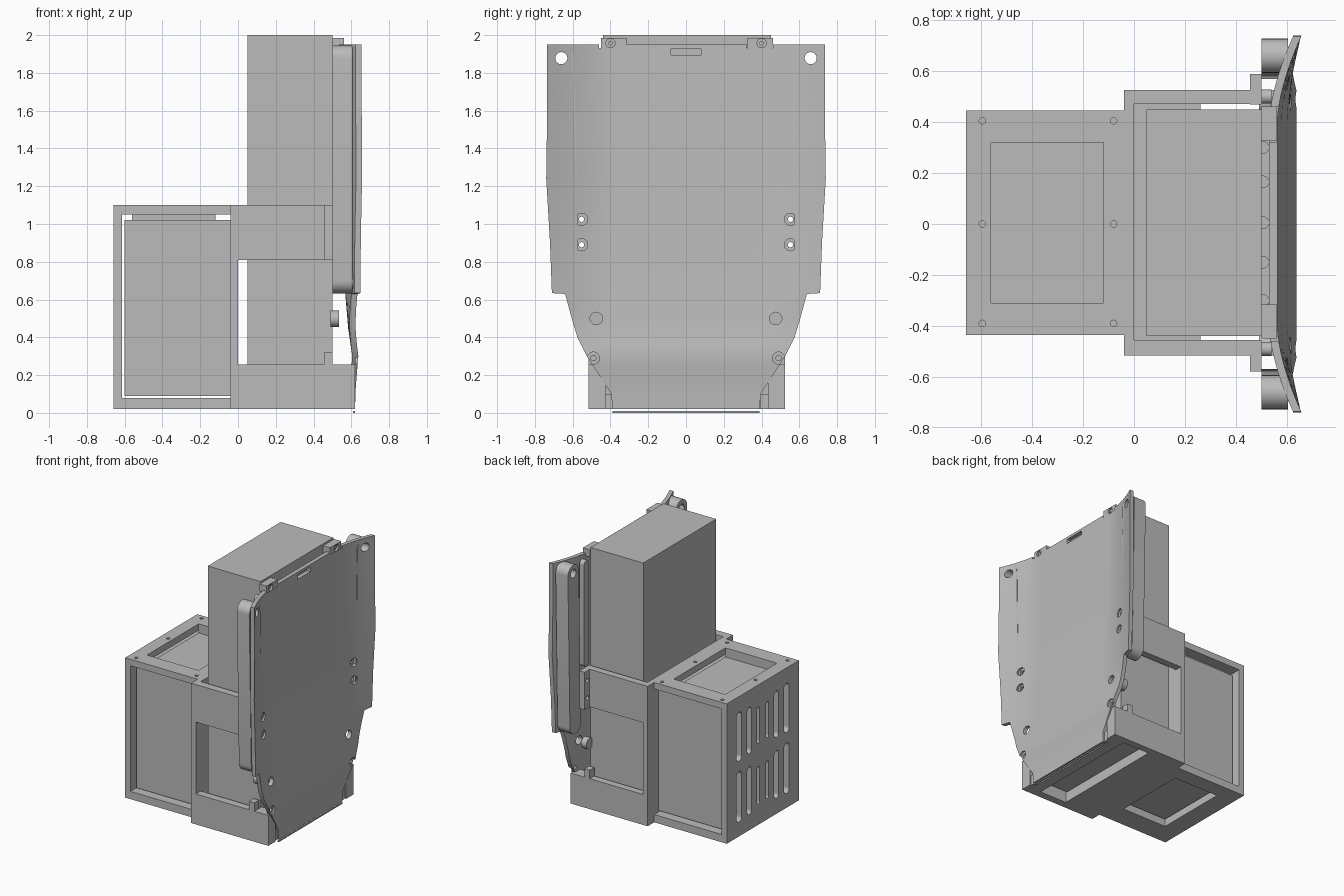
import bpy, bmesh, math
from mathutils import Matrix, Vector

old = bpy.data.objects.get("Cube")
if old:
    bpy.data.objects.remove(old, do_unlink=True)

GREY = (0.5, 0.5, 0.5, 1)
grey = bpy.data.materials.new("plain grey")
grey.use_nodes = True
grey.diffuse_color = GREY
grey.node_tree.nodes["Principled BSDF"].inputs["Base Color"].default_value = GREY
YC = 0.005  # centre line of the housing


def add(name, bm):
    bmesh.ops.recalc_face_normals(bm, faces=bm.faces)
    mesh = bpy.data.meshes.new(name)
    bm.to_mesh(mesh)
    bm.free()
    mesh.materials.append(grey)
    ob = bpy.data.objects.new(name, mesh)
    bpy.context.collection.objects.link(ob)
    return ob


def box(name, x, y, z):
    bm = bmesh.new()
    size = [b - a for a, b in (x, y, z)]
    mid = [(a + b) / 2 for a, b in (x, y, z)]
    bmesh.ops.create_cube(bm, size=1, matrix=Matrix.Translation(mid) @ Matrix.Diagonal((*size, 1)))
    return add(name, bm)


def stadium(name, x, y, z, r, sides=32, lean=0):
    """Prism along x with rounded ends; z is the full height range, lean shifts the lower end in y."""
    n = sides // 2
    ring = []
    for cy, cz, start in ((y, z[1] - r, 0), (y + lean, z[0] + r, math.pi)):
        for i in range(n + 1):
            a = start + math.pi * i / n
            ring.append((cy + r * math.cos(a), cz + r * math.sin(a)))
    bm = bmesh.new()
    face = bm.faces.new([bm.verts.new((x[0], *p)) for p in ring])
    out = bmesh.ops.extrude_face_region(bm, geom=[face])
    moved = [v for v in out["geom"] if isinstance(v, bmesh.types.BMVert)]
    bmesh.ops.translate(bm, verts=moved, vec=(x[1] - x[0], 0, 0))
    # keep the start cap so the prism is closed
    if not face.is_valid or len(bm.faces) < len(ring) + 2:
        edges = [e for e in bm.edges if e.is_boundary]
        bmesh.ops.holes_fill(bm, edges=edges)
    return add(name, bm)


def rod(name, start, end, r, sides=24):
    a, b = Vector(start), Vector(end)
    turn = (b - a).to_track_quat('Z', 'Y').to_matrix().to_4x4()
    bm = bmesh.new()
    bmesh.ops.create_cone(bm, cap_ends=True, segments=sides, radius1=r, radius2=r,
                          depth=(b - a).length, matrix=Matrix.Translation((a + b) / 2) @ turn)
    return add(name, bm)


def cut(target, *cutters):
    for c in cutters:
        mod = target.modifiers.new("cut", 'BOOLEAN')
        mod.operation, mod.solver, mod.object = 'DIFFERENCE', 'EXACT', c
        bpy.context.view_layer.objects.active = target
        bpy.ops.object.modifier_apply(modifier=mod.name)
        bpy.data.objects.remove(c, do_unlink=True)


def smooth(ob):
    bpy.ops.object.select_all(action='DESELECT')
    ob.select_set(True)
    bpy.context.view_layer.objects.active = ob
    bpy.ops.object.shade_smooth_by_angle(angle=math.radians(30))


# Vented enclosure with side windows, top and bottom openings
frame = box("vented_enclosure", (-0.66, -0.04), (-0.435, 0.445), (0.02, 1.10))
cut(frame,
    box("side_window", (-0.615, -0.03), (-1, 1), (0.08, 1.05)),
    box("hatch", (-0.56, -0.12), (-0.31, 0.32), (1.0, 1.3)),
    box("lower_hatch", (-0.51, -0.12), (-0.26, 0.32), (-0.1, 0.2)))
for s in (-1, 1):
    for off, r, trim in ((0.29, 0.032, 0), (0.165, 0.026, 0.01), (0.055, 0.016, 0.05)):
        for z0, z1 in ((0.13, 0.52), (0.60, 0.98)):
            cut(frame, stadium("vent", (-0.7, -0.605), YC + s * off, (z0 + trim, z1 - trim), r, 16))
for x in (-0.595, -0.08):
    for y in (-0.39, 0.0, 0.405):
        cut(frame, rod("screw_hole", (x, y, 1.07), (x, y, 1.2), 0.013, 12))
box("enclosure_core", (-0.60, -0.04), (-0.38, 0.39), (0.09, 1.02))
box("core_pad", (-0.56, -0.12), (-0.31, 0.32), (1.02, 1.03))

# Sleeve that holds the tall block
sleeve = box("sleeve", (-0.04, 0.50), (-0.515, 0.525), (0.02, 1.10))
cut(sleeve,
    box("cavity", (0, 0.6), (-0.455, 0.47), (0.10, 1.2)),
    box("floor_opening", (0.26, 0.495), (-0.455, 0.47), (-0.1, 0.2)),
    box("window", (0, 0.6), (-1, 1), (0.255, 0.81)))
box("tall_block", (0.05, 0.50), (-0.44, 0.45), (0.10, 2.0))
box("front_sill", (0.495, 0.58), (-0.43, 0.44), (0.02, 0.06))

for s, side in ((-1, "right"), (1, "left")):
    def span(a, b):
        return tuple(sorted((YC + s * a, YC + s * b)))
    # Hatch rim under the enclosure roof
    box(side + "_hatch_rim", (-0.56, -0.12), span(0.315, 0.355), (1.02, 1.06))
    # Flange, base posts and mounting tabs
    flange = box(side + "_flange", (0.455, 0.50), span(0.463, 0.583), (0.81, 1.10))
    for z in (0.89, 1.025):
        cut(flange, rod("hole", (0.4, s * 0.553, z), (0.7, s * 0.553, z), 0.016))
    box(side + "_window_step", (0.455, 0.50), span(0.463, 0.52), (0.25, 0.32))
    box(side + "_base_post", (0.50, 0.62), span(0.43, 0.52), (0.02, 0.255))
    box(side + "_base_foot", (0.54, 0.61), span(0.39, 0.43), (0.02, 0.10))
    smooth(rod(side + "_peg", (0.49, s * 0.475, 0.498), (0.535, s * 0.475, 0.498), 0.043))
    smooth(stadium(side + "_rail", (0.50, 0.54), YC + s * 0.495, (1.10, 1.92), 0.028))
    tab = box(side + "_top_tab", (0.50, 0.56), span(0.32, 0.455), (1.93, 1.985))
    cut(tab, rod("hole", (0.545, s * 0.40, 1.957), (0.7, s * 0.40, 1.957), 0.024))
    smooth(rod(side + "_tab_screw", (0.52, s * 0.40, 1.957), (0.553, s * 0.40, 1.957), 0.012))
    # Rounded side bar behind the panel edge
    bar = stadium(side + "_side_bar", (0.50, 0.605), s * 0.66, (0.632, 1.945), 0.067, lean=-0.025 * s)
    cut(bar, rod("hole", (0.4, s * 0.66, 1.878), (0.8, s * 0.66, 1.878), 0.032))
    smooth(bar)
    smooth(rod(side + "_bar_boss", (0.50, s * 0.635, 0.70), (0.61, s * 0.635, 0.70), 0.06))

# Spacers between block and panel
for y in (-0.30, -0.15, 0.005, 0.165, 0.30):
    smooth(rod("spacer", (0.505, y, 1.2), (0.505, y, 1.7), 0.025))

# Curved front panel: half width and centre depth by height
WIDTH = [(.02, .39), (.1, .395), (.2, .46), (.3, .525), (.4, .575), (.5, .605), (.63, .64),
         (.634, .71), (.9, .72), (1.24, .74), (1.6, .735), (1.95, .735)]
DEPTH = [(.02, .62), (.12, .622), (.3, .637), (.45, .615), (.63, .60), (1.0, .58), (1.95, .562)]


def lerp(table, z):
    for (a, p), (b, q) in zip(table, table[1:]):
        if z <= b:
            return p + (q - p) * (z - a) / (b - a)
    return table[-1][1]


levels = sorted({z for z, w in WIDTH} | {0.05, 0.15, 0.25, 0.35, 0.45, 0.55, 0.75, 1.05, 1.4, 1.8})
COLS = 40
bm = bmesh.new()
rows = []
for z in levels:
    row = []
    depth = lerp(DEPTH, z)
    fade = min(1, max(0, (z - 0.3) / 0.33))
    for i in range(COLS + 1):
        y = lerp(WIDTH, z) * (2 * i / COLS - 1)
        curl = max(0, (abs(y) - 0.40) / 0.335)
        row.append(bm.verts.new((depth + (0.655 - depth) * fade * curl ** 1.6, y, z)))
    rows.append(row)
for low, high in zip(rows, rows[1:]):
    for i in range(COLS):
        bm.faces.new((low[i], low[i + 1], high[i + 1], high[i]))
back = bmesh.ops.extrude_face_region(bm, geom=bm.faces[:])
bmesh.ops.translate(bm, vec=(-0.032, 0, 0),
                    verts=[v for v in back["geom"] if isinstance(v, bmesh.types.BMVert)])
panel = add("front_panel", bm)
box("lower_strip", (0.61, 0.62), (-0.39, 0.39), (0, 0.01))

# Panel openings: handle slot, tab notches, screw holes with counterbores
cut(panel, box("slot", (0.5, 0.7), (-0.08, 0.08), (1.895, 1.93)))
for s in (-1, 1):
    y0, y1 = sorted((s * 0.32, s * 0.46))
    cut(panel, box("notch", (0.5, 0.7), (y0, y1), (1.932, 2.1)))
    cut(panel, rod("corner_hole", (0.5, s * 0.66, 1.878), (0.8, s * 0.66, 1.878), 0.032))
    cut(panel, rod("round_hole", (0.5, s * 0.475, 0.5), (0.8, s * 0.475, 0.5), 0.033))
    for y, z, floor in ((0.553, 1.025, 0.585), (0.553, 0.89, 0.588), (0.49, 0.29, 0.622)):
        cut(panel, rod("bore", (floor, s * y, z), (0.8, s * y, z), 0.032),
            rod("screw_hole", (0.5, s * y, z), (0.8, s * y, z), 0.014))
smooth(panel)
